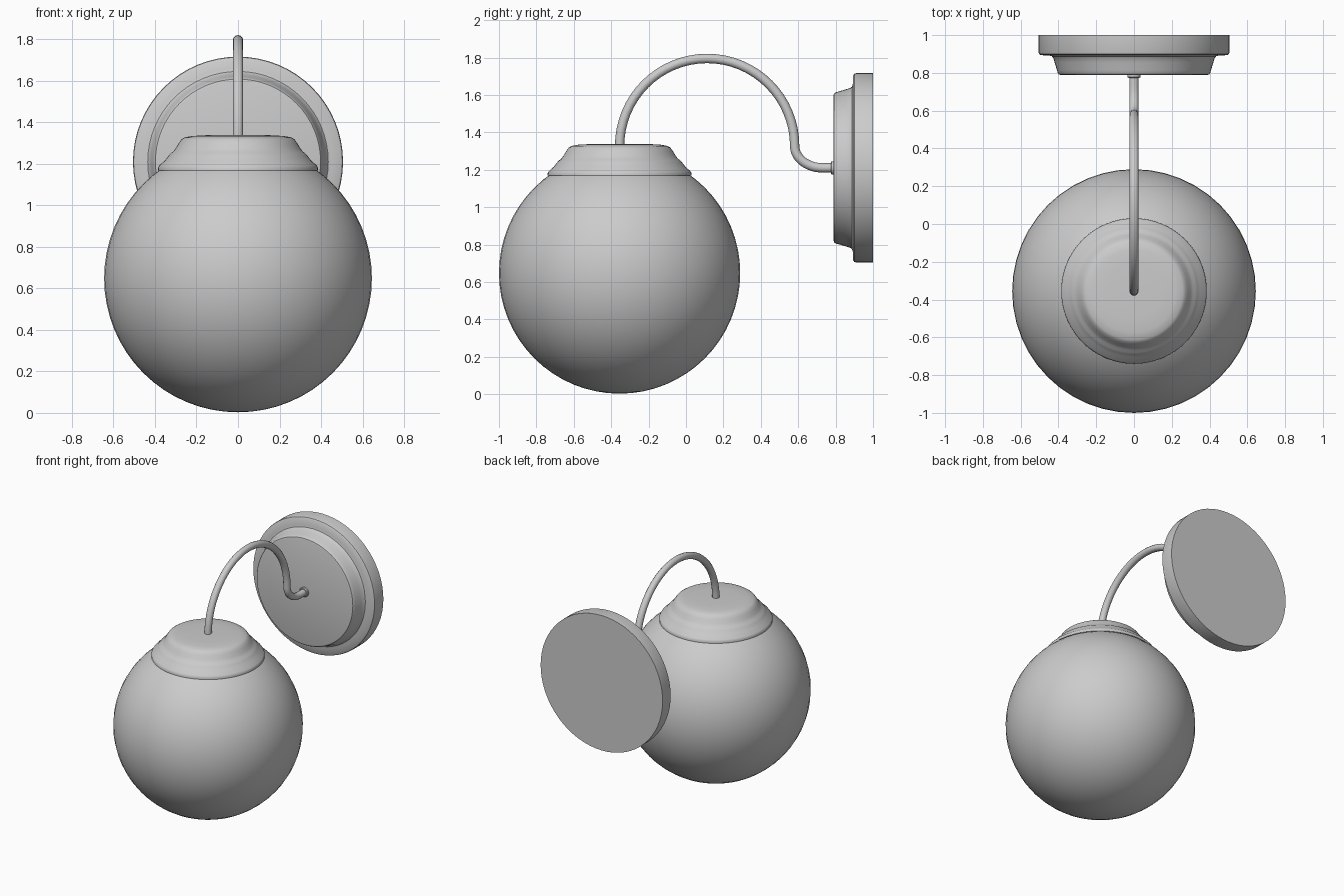
import bpy, bmesh, math
from mathutils import Matrix

if "Cube" in bpy.data.objects:
    bpy.data.objects.remove(bpy.data.objects["Cube"])

GLOBE_Y = -0.355
PLATE_Z = 1.21


def smooth(obj, angle=35):
    bpy.ops.object.select_all(action='DESELECT')
    obj.select_set(True)
    bpy.context.view_layer.objects.active = obj
    bpy.ops.object.shade_smooth_by_angle(angle=math.radians(angle))


def lathe(name, profile, matrix, segments=64):
    """Spin a (radius, height) profile around z, then place it."""
    bm = bmesh.new()
    verts = [bm.verts.new((r, 0, h)) for r, h in profile]
    edges = [bm.edges.new(pair) for pair in zip(verts, verts[1:])]
    bmesh.ops.spin(bm, geom=verts + edges, axis=(0, 0, 1), cent=(0, 0, 0),
                   angle=math.tau, steps=segments, use_duplicate=False)
    bmesh.ops.remove_doubles(bm, verts=bm.verts, dist=1e-4)
    bmesh.ops.recalc_face_normals(bm, faces=bm.faces)
    bm.transform(matrix)
    mesh = bpy.data.meshes.new(name)
    bm.to_mesh(mesh)
    bm.free()
    obj = bpy.data.objects.new(name, mesh)
    bpy.context.collection.objects.link(obj)
    smooth(obj)
    return obj


# Globe shade
bpy.ops.mesh.primitive_uv_sphere_add(segments=48, ring_count=32, radius=0.645,
                                     location=(0, GLOBE_Y, 0.648))
globe = bpy.context.object
globe.name = "globe_shade"
smooth(globe)

# Stepped cap holding the globe
lathe("globe_cap",
      [(0.36, 1.168), (0.385, 1.168), (0.385, 1.182), (0.378, 1.193),
       (0.352, 1.216), (0.335, 1.238), (0.325, 1.25), (0.312, 1.259),
       (0.300, 1.275), (0.285, 1.300), (0.272, 1.318), (0.258, 1.327),
       (0.22, 1.334), (0.15, 1.338), (0, 1.338)],
      Matrix.Translation((0, GLOBE_Y, 0)))

# Wall plate and arm collar, turned so the profile height points to -y
to_wall = Matrix.Translation((0, 1, PLATE_Z)) @ Matrix.Rotation(math.pi / 2, 4, 'X')
lathe("wall_plate",
      [(0, 0), (0.506, 0), (0.506, 0.09), (0.503, 0.1), (0.495, 0.106),
       (0.45, 0.108), (0.435, 0.112), (0.427, 0.122), (0.42, 0.145),
       (0.408, 0.185), (0.404, 0.2), (0.398, 0.208), (0.388, 0.211), (0, 0.211)],
      to_wall)
lathe("arm_collar",
      [(0, 0.205), (0.035, 0.205), (0.035, 0.222), (0.03, 0.226), (0, 0.226)],
      to_wall, 24)

# Gooseneck arm: half circle, then a reverse bend into the wall plate
path = [(GLOBE_Y, 1.30)]
for i in range(33):
    a = math.pi * (1 - i / 32)
    path.append((0.113 + 0.468 * math.cos(a), 1.327 + 0.468 * math.sin(a)))
for i in range(1, 13):
    a = math.pi + math.pi / 2 * i / 12
    path.append((0.731 + 0.15 * math.cos(a), 1.327 + 0.117 * math.sin(a)))
path.append((0.80, PLATE_Z))

curve = bpy.data.curves.new("arm", 'CURVE')
curve.dimensions = '3D'
curve.bevel_depth = 0.025
curve.bevel_resolution = 4
curve.use_fill_caps = True
spline = curve.splines.new('POLY')
spline.points.add(len(path) - 1)
for point, (y, z) in zip(spline.points, path):
    point.co = (0, y, z, 1)
arm = bpy.data.objects.new("arm", curve)
bpy.context.collection.objects.link(arm)
bpy.ops.object.select_all(action='DESELECT')
arm.select_set(True)
bpy.context.view_layer.objects.active = arm
bpy.ops.object.convert(target='MESH')
smooth(bpy.context.object)
